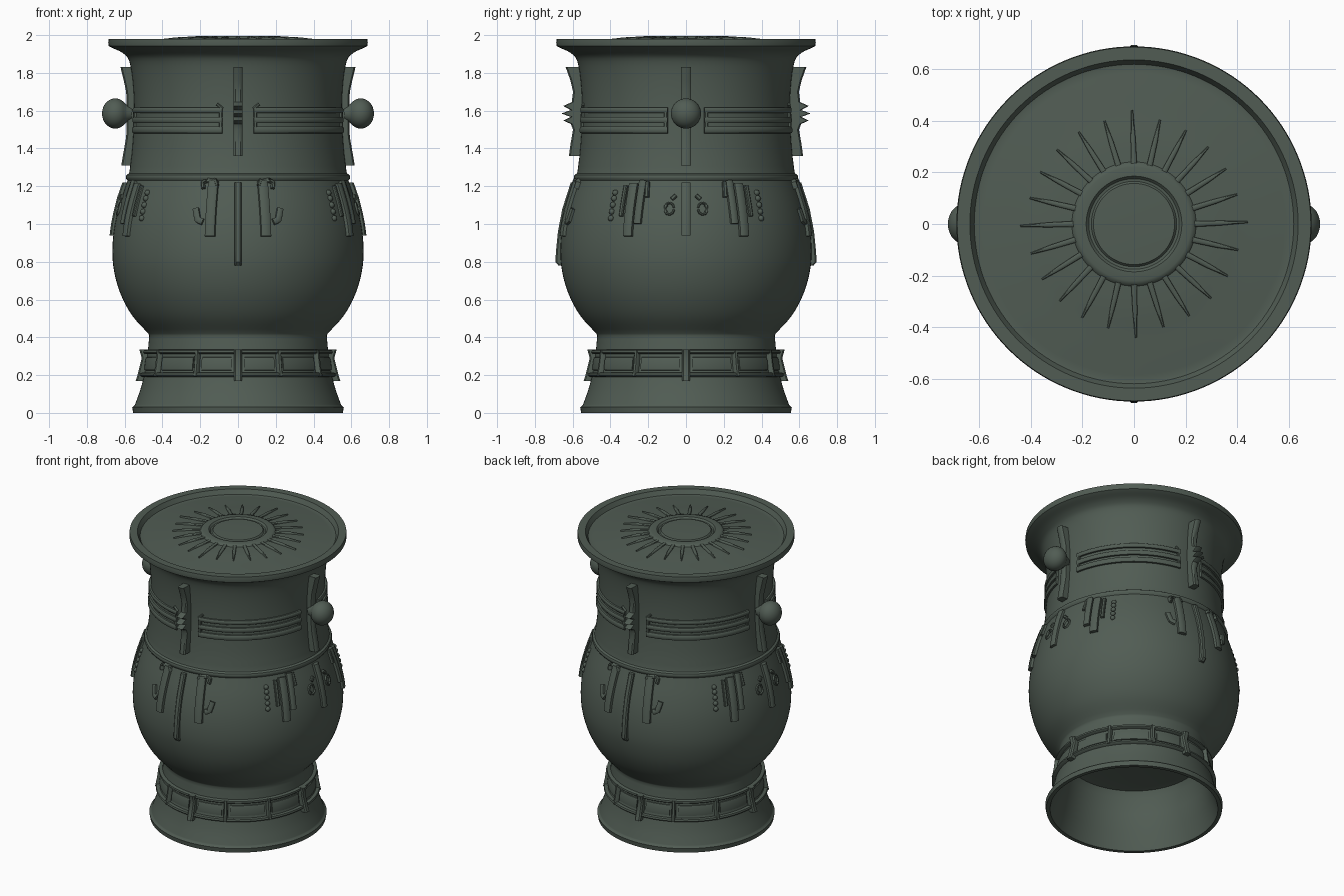
import bpy, bmesh, math
from mathutils import Vector

if "Cube" in bpy.data.objects:
    bpy.data.objects.remove(bpy.data.objects["Cube"])

bronze = bpy.data.materials.new("dark_green_bronze")
bronze.diffuse_color = (0.082, 0.108, 0.088, 1)
bronze.use_nodes = True
bronze.node_tree.nodes["Principled BSDF"].inputs["Base Color"].default_value = bronze.diffuse_color


def finish(bm, name, angle=40):
    bmesh.ops.recalc_face_normals(bm, faces=bm.faces)
    me = bpy.data.meshes.new(name)
    bm.to_mesh(me)
    bm.free()
    me.materials.append(bronze)
    ob = bpy.data.objects.new(name, me)
    bpy.context.collection.objects.link(ob)
    bpy.ops.object.select_all(action='DESELECT')
    ob.select_set(True)
    bpy.context.view_layer.objects.active = ob
    bpy.ops.object.shade_smooth_by_angle(angle=math.radians(angle))
    return ob


def spline(pts, n=4):
    """Smooth curve through (r, z) points."""
    p = [Vector(q) for q in pts]
    p = [2 * p[0] - p[1]] + p + [2 * p[-1] - p[-2]]
    out = []
    for a, b, c, d in zip(p, p[1:], p[2:], p[3:]):
        for k in range(n):
            t = k / n
            out.append(0.5 * (2 * b + (c - a) * t + (2 * a - 5 * b + 4 * c - d) * t * t
                              + (3 * b - a - 3 * c + d) * t ** 3))
    return [(v.x, v.y) for v in out] + [tuple(pts[-1])]


# Vessel profile, from foot to lid centre
foot = [(0.555, 0.0), (0.56, 0.03), (0.547, 0.04)] + spline([(0.545, 0.045), (0.515, 0.13), (0.49, 0.23), (0.477, 0.33), (0.47, 0.41)])
belly = spline([(0.475, 0.42), (0.56, 0.515), (0.622, 0.63), (0.656, 0.75), (0.665, 0.86), (0.655, 0.98), (0.628, 1.1), (0.585, 1.23)])
ridge = [(0.592, 1.24), (0.594, 1.25), (0.59, 1.26), (0.577, 1.268)]
neck = spline([(0.575, 1.275), (0.56, 1.4), (0.55, 1.58), (0.556, 1.74), (0.575, 1.86), (0.61, 1.905), (0.665, 1.932), (0.684, 1.942)])
wall = foot + belly + ridge + neck
lid = [(0.687, 1.96), (0.684, 1.98), (0.635, 1.98), (0.618, 1.95)] + spline(
    [(0.605, 1.948), (0.52, 1.957), (0.42, 1.967), (0.33, 1.977), (0.24, 1.982)]) + [
    (0.232, 1.992), (0.22, 1.996), (0.185, 1.996), (0.175, 1.985), (0.165, 1.984),
    (0.157, 1.993), (0.1, 1.995), (0.0, 1.996)]
inside = [(0.0, 0.39), (0.35, 0.395), (0.43, 0.38), (0.45, 0.34), (0.465, 0.23), (0.49, 0.12), (0.53, 0.0)]


def sample(z):
    """Wall radius and slope at a height."""
    for (r0, z0), (r1, z1) in zip(wall, wall[1:]):
        if z0 <= z <= z1 and z1 > z0:
            return r0 + (r1 - r0) * (z - z0) / (z1 - z0), (r1 - r0) / (z1 - z0)
    return wall[-1][0], 0


def polar(deg, r, z):
    a = math.radians(deg)
    return Vector((r * math.sin(a), -r * math.cos(a), z))


def lathe(name, prof, n=128):
    bm = bmesh.new()
    rings = []
    for r, z in prof:
        if r < 1e-6:
            rings.append([bm.verts.new((0, 0, z))] * n)
        else:
            rings.append([bm.verts.new(polar(360 * i / n, r, z)) for i in range(n)])
    for a, b in zip(rings, rings[1:]):
        for i in range(n):
            q = [a[i], a[(i + 1) % n], b[(i + 1) % n], b[i]]
            bm.faces.new(list(dict.fromkeys(q)))
    return finish(bm, name, 35)


lathe("vessel", inside + wall + lid)


def sweep(bm, pts, norms, widths, h):
    """Raised rounded strip with its base sunk in the surface."""
    rows = []
    for i, p in enumerate(pts):
        t = (pts[min(i + 1, len(pts) - 1)] - pts[max(i - 1, 0)]).normalized()
        s = t.cross(norms[i]).normalized()
        sec = [(-1, -0.01), (-0.9, h * 0.7), (-0.5, h), (0.5, h), (0.9, h * 0.7), (1, -0.01)]
        rows.append([bm.verts.new(p + s * u * widths[i] / 2 + norms[i] * v) for u, v in sec])
    for a, b in zip(rows, rows[1:]):
        for k in range(6):
            bm.faces.new((a[k], a[(k + 1) % 6], b[(k + 1) % 6], b[k]))
    bm.faces.new(rows[0])
    bm.faces.new(rows[-1])


def relief(bm, path, width, h, steps=6, closed=False):
    """Strip along (angle, z) points on the vessel wall."""
    pts, norms = [], []
    for i, ((a0, z0), (a1, z1)) in enumerate(zip(path, path[1:])):
        for k in range(steps + (i == len(path) - 2)):
            t = k / steps
            a, z = a0 + (a1 - a0) * t, z0 + (z1 - z0) * t
            r, slope = sample(z)
            pts.append(polar(a, r, z))
            norms.append((polar(a, 1, 0) - Vector((0, 0, max(-1, min(1, slope))))).normalized())
    sweep(bm, pts, norms, [width] * len(pts), h)


def four(a):
    return (a, -a, 180 - a, 180 + a)


def mirrored(bm, path, width, h, steps=6):
    """Repeat a strip in all four quarters."""
    for base, sign in ((0, 1), (0, -1), (180, 1), (180, -1)):
        relief(bm, [(base + sign * a, z) for a, z in path], width, h, steps)


def flange(bm, deg, outline, thick):
    """Upright fin with an outline of (radius, z)."""
    side = polar(deg + 90, thick / 2, 0)
    rows = []
    for r, z in outline:
        ri = sample(z)[0] - 0.02
        rows.append([bm.verts.new(polar(deg, q, z) + side * s)
                     for q, s in ((ri, -1), (r - 0.008, -1), (r, -0.6), (r, 0.6), (r - 0.008, 1), (ri, 1))])
    for a, b in zip(rows, rows[1:]):
        for k in range(6):
            bm.faces.new((a[k], a[(k + 1) % 6], b[(k + 1) % 6], b[k]))
    bm.faces.new(rows[0])
    bm.faces.new(rows[-1])


# Upright fins: notched ones front and back, plain ones at the sides
bm = bmesh.new()
for d in (0, 180):
    flange(bm, d, [(0.62, 1.36), (0.612, 1.42), (0.598, 1.5), (0.61, 1.53), (0.65, 1.548), (0.61, 1.567),
                   (0.66, 1.585), (0.61, 1.603), (0.65, 1.625), (0.605, 1.645), (0.598, 1.7),
                   (0.612, 1.76), (0.637, 1.83)], 0.045)
    flange(bm, d, [(0.675, 0.78), (0.692, 0.8), (0.688, 0.86), (0.678, 0.96), (0.655, 1.08), (0.61, 1.22)], 0.036)
for d in (90, 270):
    flange(bm, d, [(0.618, 1.31), (0.608, 1.37), (0.592, 1.46), (0.588, 1.58), (0.592, 1.7), (0.605, 1.76), (0.622, 1.83)], 0.052)
    flange(bm, d, [(0.68, 0.94), (0.672, 1.0), (0.66, 1.06), (0.64, 1.14), (0.612, 1.22)], 0.048)
for d in (0, 90, 180, 270):
    flange(bm, d, [(0.542, 0.17), (0.532, 0.2), (0.51, 0.29), (0.522, 0.335)], 0.042)
finish(bm, "upright_fins")

# Side knobs on short stems
for sx, name in ((-1, "left_knob"), (1, "right_knob")):
    prof = [(0.0, 0.56), (0.035, 0.56), (0.045, 0.585)] + [
        (0.08 * math.sin(t), 0.65 - 0.07 * math.cos(t)) for t in [0.7 + i * (math.pi - 0.7) / 11 for i in range(11)]] + [(0.0, 0.72)]
    ob = lathe(name, prof, 32)
    ob.rotation_euler = (0, sx * math.pi / 2, 0)
    ob.location.z = 1.585

# Neck bands: three rails per quarter with closed ends
bm = bmesh.new()
for z, w in ((1.602, 0.03), (1.55, 0.034), (1.498, 0.038)):
    mirrored(bm, [(8.5, z), (80, z)], w, 0.016, 18)
for a in (9.5, 79):
    mirrored(bm, [(a, 1.49), (a, 1.61)], 0.02, 0.014)
mirrored(bm, [(8.5, 1.61), (11.5, 1.635)], 0.016, 0.012, 2)
finish(bm, "neck_bands")

# Shoulder ornament: hanging bars, hooks, leaves and curls
bm = bmesh.new()
mirrored(bm, [(12.7, 1.225), (12.9, 0.935)], 0.058, 0.022)
mirrored(bm, [(10.5, 1.2), (11.5, 1.228), (15.5, 1.235), (18, 1.215), (17.5, 1.185)], 0.02, 0.024, 2)
mirrored(bm, [(16.5, 1.01), (19, 1.02), (20.5, 1.08)], 0.036, 0.018, 3)
mirrored(bm, [(62.5, 1.21), (62.5, 0.935)], 0.055, 0.022)
mirrored(bm, [(67.5, 1.225), (67, 1.0)], 0.044, 0.022)
mirrored(bm, [(70, 1.22), (70.5, 1.14)], 0.024, 0.016)
mirrored(bm, [(58, 1.2), (58, 1.04)], 0.024, 0.014)
for s in (1, -1):
    mirrored(bm, [(82 + 2.2 * math.cos(t), 1.08 + s * 0.005 + 0.026 * math.sin(t) * s)
                  for t in [i * 0.7 for i in range(7)]], 0.012, 0.01, 1)
mirrored(bm, [(83, 1.13), (85, 1.15)], 0.022, 0.014, 2)
finish(bm, "shoulder_ornament")

# Bead columns on the shoulder
bm = bmesh.new()
for a in four(52):
    for z in (1.03, 1.065, 1.1, 1.135, 1.165):
        ret = bmesh.ops.create_uvsphere(bm, u_segments=12, v_segments=8, radius=0.016)
        bmesh.ops.translate(bm, verts=ret["verts"], vec=polar(a, sample(z)[0], z))
finish(bm, "shoulder_beads")

# Foot band: two rails with upright dividers and inner panels
bm = bmesh.new()
for z in (0.2, 0.322):
    mirrored(bm, [(0, z), (90, z)], 0.024, 0.022, 24)
for a in (26, 58):
    mirrored(bm, [(a, 0.19), (a, 0.33)], 0.026, 0.026)
for a, b in ((4, 23), (29, 55), (61, 86)):
    mirrored(bm, [(a, 0.26), (b, 0.26)], 0.075, 0.009, 8)
finish(bm, "foot_band")

# Lid rays
bm = bmesh.new()
up = Vector((0, 0, 1))
for i in range(24):
    a = i * 15
    long = 0.44 if i % 6 == 0 else 0.415
    pts = [polar(a, 0.235, 1.981), polar(a + 0.6, 0.33, 1.976), polar(a + 1, long, 1.963)]
    sweep(bm, pts, [up] * 3, [0.024, 0.02, 0.008], 0.012)
finish(bm, "lid_rays")
